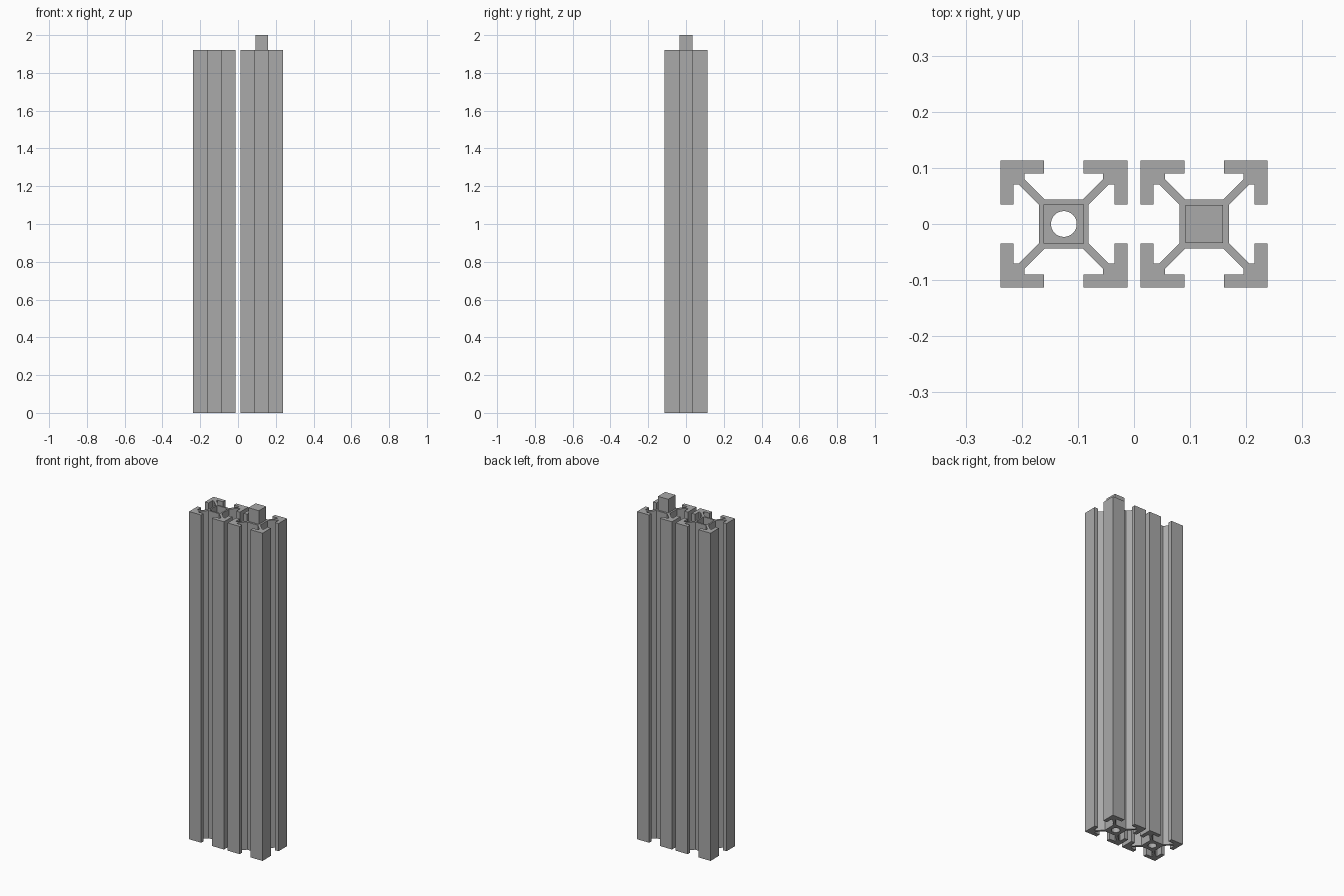
import bpy
import bmesh
from math import cos, sin, pi

if "Cube" in bpy.data.objects:
    bpy.data.objects.remove(bpy.data.objects["Cube"], do_unlink=True)

BODY_TOP, PEG_TOP = 1.92, 2.0
OFFSET = 0.125
SOCKET_DEPTH = 0.08
HOLE_RADIUS = 0.023

metal = bpy.data.materials.new("plain grey")
metal.use_nodes = True
GREY = (0.4, 0.4, 0.4, 1)
metal.diffuse_color = GREY
metal.node_tree.nodes["Principled BSDF"].inputs["Base Color"].default_value = GREY


def prism(name, outline, x, bottom, top):
    """Extrude a closed counter-clockwise outline from bottom to top."""
    bm = bmesh.new()
    face = bm.faces.new([bm.verts.new((px, py, bottom)) for px, py in outline])
    moved = bmesh.ops.extrude_face_region(bm, geom=[face])["geom"]
    verts = [g for g in moved if isinstance(g, bmesh.types.BMVert)]
    bmesh.ops.translate(bm, verts=verts, vec=(0, 0, top - bottom))
    bmesh.ops.recalc_face_normals(bm, faces=bm.faces)
    mesh = bpy.data.meshes.new(name)
    bm.to_mesh(mesh)
    bm.free()
    mesh.materials.append(metal)
    obj = bpy.data.objects.new(name, mesh)
    bpy.context.collection.objects.link(obj)
    obj.location.x = x
    return obj


def cut(obj, cutter):
    """Subtract the cutter for good, then discard it."""
    mod = obj.modifiers.new("cut", "BOOLEAN")
    mod.operation = "DIFFERENCE"
    mod.solver = "EXACT"
    mod.object = cutter
    bpy.ops.object.select_all(action="DESELECT")
    bpy.context.view_layer.objects.active = obj
    obj.select_set(True)
    bpy.ops.object.modifier_apply(modifier=mod.name)
    bpy.data.objects.remove(cutter, do_unlink=True)


def square(h):
    return [(-h, -h), (h, -h), (h, h), (-h, h)]


# One corner of the slotted rail: diagonal web and L-shaped lips
half_corner = [(0.044, 0.034), (0.08, 0.07), (0.09, 0.07), (0.09, 0.035), (0.113, 0.035)]
corner = half_corner + [(0.113, 0.113)] + [(y, x) for x, y in reversed(half_corner)]

# Quarter turns complete the cross-section
section = []
for c, s in ((1, 0), (0, 1), (-1, 0), (0, -1)):
    section += [(c * x - s * y, s * x + c * y) for x, y in corner]

circle = [(HOLE_RADIUS * cos(2 * pi * i / 32), HOLE_RADIUS * sin(2 * pi * i / 32))
          for i in range(32)]

# Two matching rails, each with a round bore
rails = []
for name, x in (("socket_rail", -OFFSET), ("peg_rail", OFFSET)):
    rail = prism(name, section, x, 0, BODY_TOP)
    cut(rail, prism("bore_cutter", circle, x, -0.1, BODY_TOP + 0.1))
    rails.append(rail)

# Square socket in the top of one rail
cut(rails[0], prism("socket_cutter", square(0.035), -OFFSET,
                    BODY_TOP - SOCKET_DEPTH, BODY_TOP + 0.1))

# Square peg on top of the other
prism("peg", square(0.0335), OFFSET, BODY_TOP, PEG_TOP)

for rail in rails:
    bpy.ops.object.select_all(action="DESELECT")
    bpy.context.view_layer.objects.active = rail
    rail.select_set(True)
    bpy.ops.object.shade_smooth_by_angle(angle=pi / 6)
